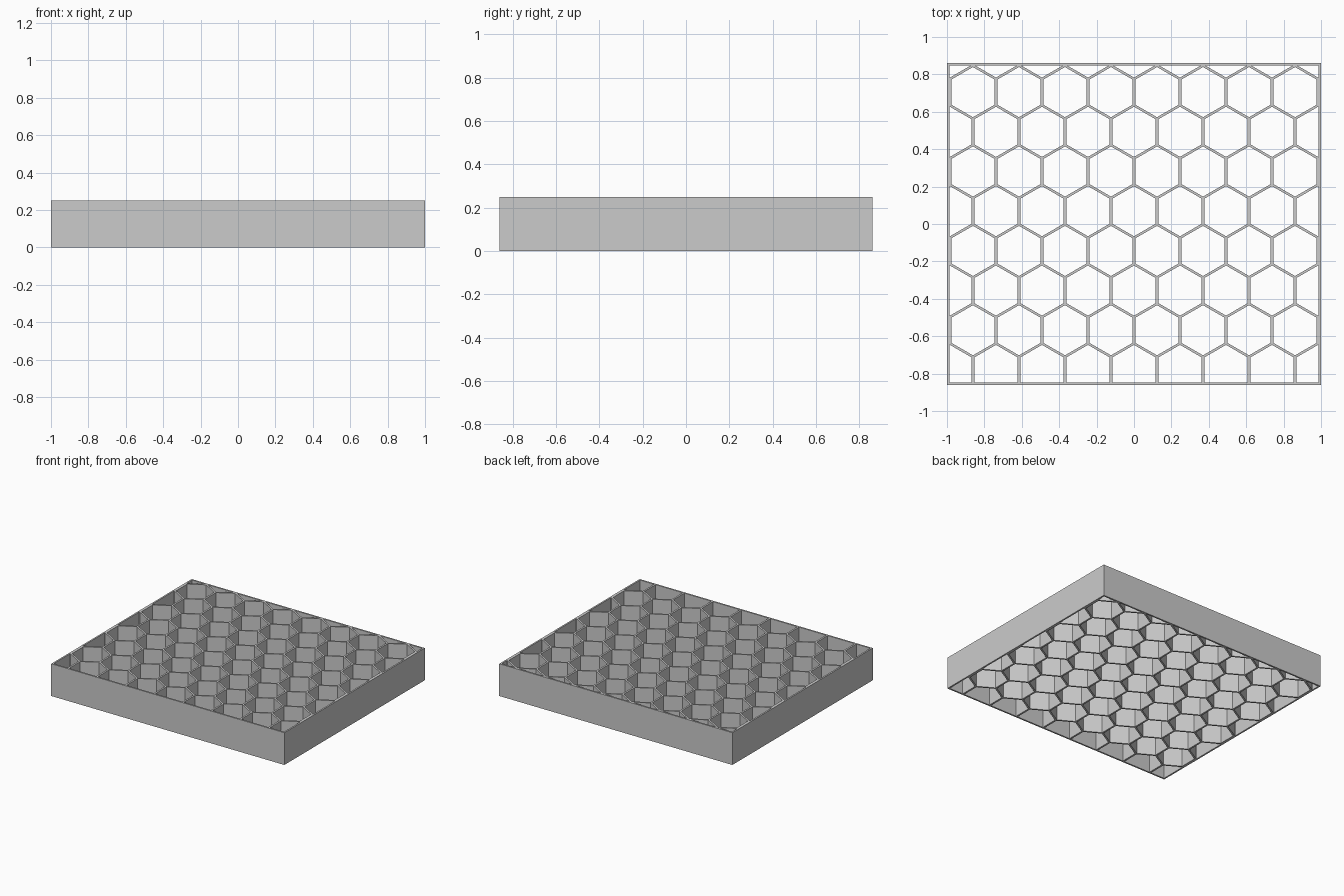
import bpy, bmesh, math
from mathutils import Matrix, Vector

cube = bpy.data.objects.get("Cube")
if cube:
    bpy.data.objects.remove(cube, do_unlink=True)

WIDTH, DEPTH, HEIGHT = 2.0, 1.72, 0.25
RIM = 0.0125            # outer frame thickness
PITCH, ROW = 0.246, 0.2122
WALL = 0.014            # wall between neighbouring cells
TOP_ROW = 0.705         # y of the last complete row

grey = bpy.data.materials.new("plain grey")
grey.use_nodes = True
colour = (0.6, 0.6, 0.6, 1)
grey.diffuse_color = colour
grey.node_tree.nodes["Principled BSDF"].inputs["Base Color"].default_value = colour


def make_object(name, bm):
    bmesh.ops.recalc_face_normals(bm, faces=bm.faces)
    mesh = bpy.data.meshes.new(name)
    bm.to_mesh(mesh)
    bm.free()
    mesh.materials.append(grey)
    obj = bpy.data.objects.new(name, mesh)
    bpy.context.collection.objects.link(obj)
    return obj


# Solid slab
bm = bmesh.new()
bmesh.ops.create_cube(bm, size=1, matrix=Matrix.Translation((0, 0, HEIGHT / 2))
                      @ Matrix.Diagonal((WIDTH, DEPTH, HEIGHT, 1)))
panel = make_object("honeycomb_panel", bm)

# Staggered hexagonal openings, as flat cells
bm = bmesh.new()
radius = (PITCH - WALL) / math.sqrt(3)
for row in range(-1, 8):
    shift = 0 if row % 2 else PITCH / 2
    for col in range(-5, 5):
        centre = Vector((col * PITCH + shift, TOP_ROW - row * ROW, -0.1))
        bmesh.ops.create_circle(bm, cap_ends=True, segments=6, radius=radius,
                                matrix=Matrix.Translation(centre))
    if row % 2:
        centre.x += PITCH
        bmesh.ops.create_circle(bm, cap_ends=True, segments=6, radius=radius,
                                matrix=Matrix.Translation(centre))

# Trim the cells to the inside of the frame
for axis, half in ((Vector((1, 0, 0)), WIDTH / 2 - RIM), (Vector((0, 1, 0)), DEPTH / 2 - RIM)):
    for side in (-1, 1):
        bmesh.ops.bisect_plane(bm, geom=bm.verts[:] + bm.edges[:] + bm.faces[:],
                               plane_co=axis * side * half, plane_no=axis * side,
                               clear_outer=True)

# Pull the cells up into prisms and cut them through the slab
up = bmesh.ops.extrude_face_region(bm, geom=bm.faces[:], use_keep_orig=True)
bmesh.ops.translate(bm, vec=(0, 0, HEIGHT + 0.2),
                    verts=[g for g in up["geom"] if isinstance(g, bmesh.types.BMVert)])
cutter = make_object("cell_cutter", bm)
cutter.hide_render = True

cut = panel.modifiers.new("cells", 'BOOLEAN')
cut.operation, cut.solver, cut.object = 'DIFFERENCE', 'EXACT', cutter
bpy.context.view_layer.objects.active = panel
bpy.ops.object.modifier_apply(modifier=cut.name)
bpy.data.objects.remove(cutter, do_unlink=True)
